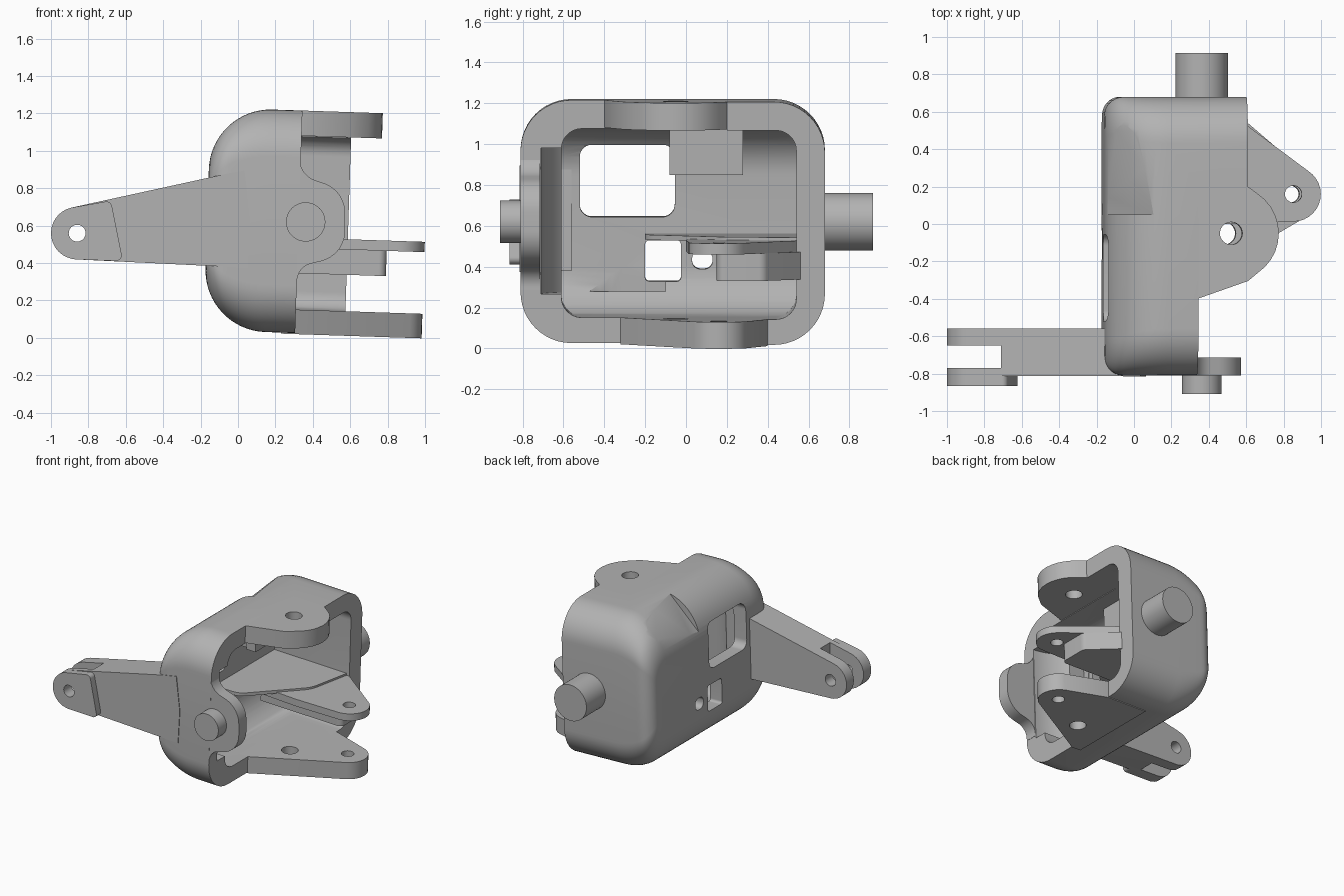
import bpy, bmesh, math
from mathutils import Vector, Matrix

cube = bpy.data.objects.get("Cube")
if cube:
    bpy.data.objects.remove(cube, do_unlink=True)

grey = bpy.data.materials.new("plain_grey")
grey.use_nodes = True
grey.diffuse_color = (0.45, 0.45, 0.45, 1)
grey.node_tree.nodes["Principled BSDF"].inputs["Base Color"].default_value = (0.45, 0.45, 0.45, 1)


def rounded(corners, steps=12):
    """Outline from (u, v, radius) corners, each replaced by a tangent arc."""
    out, n = [], len(corners)
    for i, (u, v, r) in enumerate(corners):
        p = Vector((u, v))
        if r == 0:
            out.append(p)
            continue
        a = (Vector(corners[i - 1][:2]) - p).normalized()
        b = (Vector(corners[(i + 1) % n][:2]) - p).normalized()
        half = a.angle(b) / 2
        centre = p + (a + b).normalized() * (r / math.sin(half))
        start = p + a * (r / math.tan(half)) - centre
        end = p + b * (r / math.tan(half)) - centre
        sweep = start.angle_signed(end)
        for k in range(steps + 1):
            out.append(centre + Matrix.Rotation(-sweep * k / steps, 2) @ start)
    return out


def circle(u, v, r, n=32):
    return [Vector((u + r * math.cos(2 * math.pi * k / n),
                    v + r * math.sin(2 * math.pi * k / n))) for k in range(n)]


def box(u0, u1, v0, v1, r=0):
    return rounded([(u0, v0, r), (u1, v0, r), (u1, v1, r), (u0, v1, r)])


def hull(pts):
    """Convex outline around points."""
    pts = sorted({(round(p[0], 4), round(p[1], 4)) for p in pts})
    def chain(seq):
        c = []
        for p in seq:
            while len(c) > 1 and ((c[-1][0] - c[-2][0]) * (p[1] - c[-2][1])
                                  - (c[-1][1] - c[-2][1]) * (p[0] - c[-2][0])) <= 0:
                c.pop()
            c.append(p)
        return c[:-1]
    return chain(pts) + chain(pts[::-1])


def loft(name, sections, axis):
    """Skin (position, outline) sections along x (yz), y (xz) or z (xy)."""
    place = {"x": lambda u, v, w: (w, u, v),
             "y": lambda u, v, w: (u, w, v),
             "z": lambda u, v, w: (u, v, w)}[axis]
    bm = bmesh.new()
    rings = [[bm.verts.new(place(p[0], p[1], w)) for p in outline] for w, outline in sections]
    n = len(rings[0])
    bm.faces.new(rings[0])
    bm.faces.new(rings[-1])
    for lower, upper in zip(rings, rings[1:]):
        for i in range(n):
            j = (i + 1) % n
            bm.faces.new((lower[i], lower[j], upper[j], upper[i]))
    bmesh.ops.remove_doubles(bm, verts=bm.verts, dist=0.0002)
    bmesh.ops.recalc_face_normals(bm, faces=bm.faces)
    me = bpy.data.meshes.new(name)
    bm.to_mesh(me)
    bm.free()
    me.materials.append(grey)
    ob = bpy.data.objects.new(name, me)
    bpy.context.collection.objects.link(ob)
    return ob


def prism(name, outline, axis, lo, hi):
    return loft(name, [(lo, outline), (hi, outline)], axis)


def combine(ob, operation, *tools):
    for tool in tools:
        mod = ob.modifiers.new("combine", "BOOLEAN")
        mod.operation, mod.object, mod.solver = operation, tool, "EXACT"
        bpy.context.view_layer.objects.active = ob
        bpy.ops.object.modifier_apply(modifier=mod.name)
        bpy.data.objects.remove(tool, do_unlink=True)


# Housing: rounded rectangles growing from the closed side, then straight
sections = []
for k in range(17):
    angle = k / 16 * math.pi / 2
    depth = 0.33 * (1 - math.cos(angle))
    dz = 0.33 * (1 - math.sin(angle))
    reach = max(0, 0.1 - depth)
    dy = 0.1 - math.sqrt(0.1 ** 2 - reach ** 2)
    sections.append((-0.165 + depth, box(-0.81 + dy, 0.68 - dy, 0.03 + dz, 1.22 - dz, 0.25 - 0.4 * dz)))
sections.append((0.9, box(-0.81, 0.68, 0.03, 1.22, 0.25)))
housing = loft("housing", sections, "x")
plan = rounded([(-1, -1, 0), (0.325, -1, 0), (0.325, 0.2, 0), (0.59, 0.2, 0), (0.59, 1, 0), (-1, 1, 0)])
combine(housing, "INTERSECT", prism("plan_cut", plan, "z", -1, 2))

# Hollow inside, with a curved pocket behind the front wall
cavity = prism("cavity", box(-0.61, 0.54, 0.155, 1.08, 0.1), "x", -0.3, 1)
inner = rounded([(-0.06, 0.155, 0.24), (1, 0.155, 0), (1, 1.08, 0), (-0.06, 1.08, 0.24)])
combine(cavity, "INTERSECT", prism("inner_cut", inner, "y", -1, 1))
pocket = prism("pocket", rounded([(-0.06, -0.71, 0.4), (1, -0.71, 0), (1, -0.1, 0), (-0.06, -0.1, 0)]),
               "z", 0.27, 0.985)
combine(housing, "DIFFERENCE", cavity, pocket)

# Corner boss, then the fading facet and openings in the closed side
combine(housing, "UNION", prism("boss", box(-0.02, 0.2, -0.08, 0.28), "z", 0.85, 1.15))


def corner(offset):
    return rounded([(-0.5, offset - 0.5, 0), (0.4, offset + 0.4, 0), (-0.5, 1.9, 0)])


combine(housing, "DIFFERENCE",
        loft("facet_cut", [(0.05, corner(1.125)), (0.62, corner(1.195))], "y"),
        prism("window_cut", box(-0.52, -0.055, 0.635, 0.99, 0.06), "x", -0.5, 0.12),
        prism("slot_cut", box(-0.2, -0.025, 0.32, 0.52, 0.02), "x", -0.5, 0.12),
        prism("hole_cut", box(0.03, 0.13, 0.38, 0.47, 0.04), "x", -0.5, 0.12))

# Front pivot lug with flowing shoulders
lug = rounded([(0.25, 0.285, 0), (0.315, 0.285, 0), (0.315, 0.38, 0.1), (0.573, 0.44, 0.17),
               (0.573, 0.79, 0.17), (0.33, 0.87, 0.12), (0.33, 0.965, 0), (0.25, 0.965, 0)])
front_lug = prism("front_lug", lug, "y", -0.809, -0.715)

# Top and bottom ears
ear = hull(circle(0.5, -0.05, 0.255) + [(0.2, -0.4), (0.32, -0.4), (0.59, -0.305), (0.59, 0.2), (0.2, 0.2)])
top_ear = prism("top_ear", ear, "z", 1.085, 1.22)
tip = circle(0.855, 0.16, 0.147)
bottom_ear = prism("bottom_ear", hull(tip + [(0.25, -0.32), (0.325, -0.32), (0.59, 0.4), (0.25, 0.4)]),
                   "z", 0.024, 0.155)
lever = prism("lever", hull(tip + [(0.0, 0.02), (0.5, 0.0), (0.0, 0.56), (0.59, 0.54)]), "z", 0.485, 0.54)
for part, spots in ((top_ear, [(0.5, -0.05)]),
                    (bottom_ear, [(0.5, -0.05), (0.855, 0.16)]),
                    (lever, [(0.855, 0.16)])):
    for u, v in spots:
        r = 0.06 if u < 0.6 else 0.045
        combine(part, "DIFFERENCE", prism("bore", circle(u, v, r), "z", -1, 2))

# Inner block under the lever and the shelf above it
block = rounded([(0.1, 0.15, 0), (0.5, 0.15, 0), (0.8, 0.15, 0.04), (0.8, 0.38, 0.05),
                 (0.59, 0.56, 0), (0.1, 0.56, 0)])
lever_block = prism("lever_block", block, "z", 0.35, 0.485)
shelf = prism("shelf", rounded([(-0.08, -0.2, 0), (0.15, -0.2, 0.12), (0.5, 0.2, 0.2),
                                (0.57, 0.56, 0), (-0.08, 0.56, 0)]), "z", 0.53, 0.555)

# Housing group leans slightly about the y axis
pivot = Vector((0.2, 0, 0.625))
lean = Matrix.Translation(pivot) @ Matrix.Rotation(0.033, 4, "Y") @ Matrix.Translation(-pivot)
for ob in (housing, top_ear, bottom_ear, lever, lever_block, shelf):
    ob.data.transform(lean)

# Pivot pins
prism("back_pin", circle(0.362, 0.62, 0.14, 48), "y", 0.6, 0.915)
prism("front_pin", circle(0.362, 0.62, 0.105, 48), "y", -0.91, -0.75)

# Forked arm with outer pad
end = circle(-0.86, 0.56, 0.14)
arm = prism("arm", hull(end + [(-0.84, 0.702), (-0.05, 0.88), (-0.05, 0.38), (-0.87, 0.42)]), "y", -0.812, -0.56)
combine(arm, "DIFFERENCE", prism("fork_cut", box(-1.2, -0.71, 0.2, 1), "y", -0.77, -0.65))
pad = prism("arm_pad", hull(end + rounded([(-0.85, 0.6, 0), (-0.84, 0.7, 0), (-0.68, 0.735, 0.03),
                                           (-0.615, 0.41, 0.03), (-0.87, 0.42, 0)])), "y", -0.865, -0.81)
for part in (arm, pad):
    combine(part, "DIFFERENCE", prism("bore", circle(-0.86, 0.56, 0.045), "y", -1, 0))
prism("arm_root", rounded([(-0.06, 0.38, 0), (0.05, 0.375, 0), (0.065, 0.63, 0),
                           (0.035, 0.895, 0), (-0.06, 0.878, 0)]), "y", -0.815, -0.74)

# Smooth shading with sharp edges kept
bpy.ops.object.select_all(action="DESELECT")
for ob in bpy.context.scene.objects:
    if ob.type == "MESH" and grey.name in ob.data.materials:
        ob.select_set(True)
        bpy.context.view_layer.objects.active = ob
bpy.ops.object.shade_smooth_by_angle(angle=math.radians(30))
